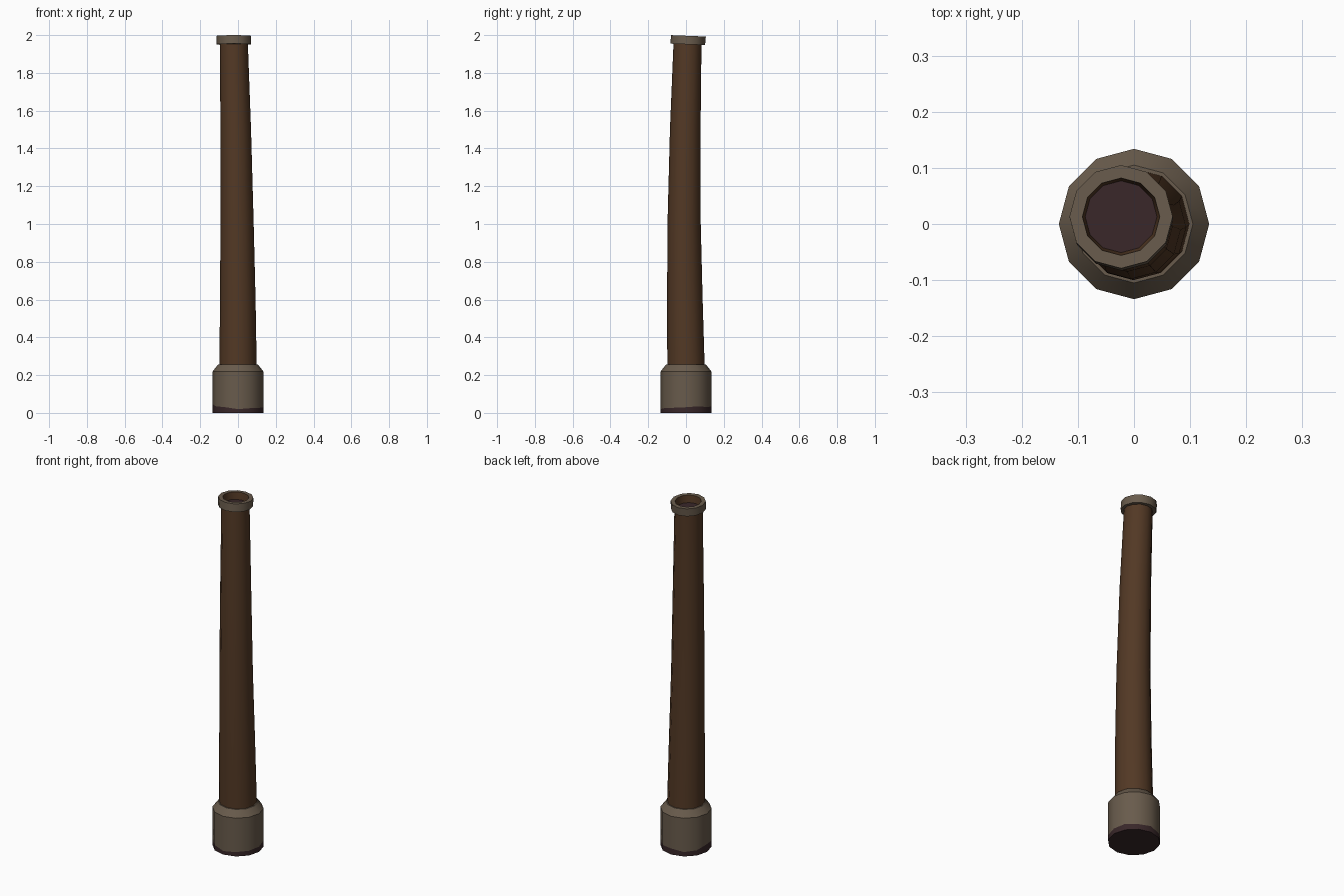
import bpy, bmesh, math

if "Cube" in bpy.data.objects:
    bpy.data.objects.remove(bpy.data.objects["Cube"])

N = 12


def material(name, rgb):
    m = bpy.data.materials.new(name)
    m.diffuse_color = (*rgb, 1)
    m.use_nodes = True
    m.node_tree.nodes["Principled BSDF"].inputs["Base Color"].default_value = m.diffuse_color
    return m


RUST = material("rust_brown", (0.085, 0.04, 0.018))
STONE = material("dull_metal", (0.14, 0.105, 0.072))
SOOT = material("soot", (0.04, 0.02, 0.022))


def loft(name, rings, mats, spans, bottom=None, top=None):
    """Skin 12-sided rings (x, y, z or z list, radius, tilt_y); spans = material per band."""
    bm = bmesh.new()
    loops = []
    for x, y, z, r, tilt in rings:
        loop = []
        for i in range(N):
            a = math.tau * i / N
            h = z[i] if isinstance(z, list) else z
            dx, dy = r * math.cos(a), r * math.sin(a)
            loop.append(bm.verts.new((x + dx, y + dy, h + tilt * dy)))
        loops.append(loop)
    for lo, hi, mi in zip(loops, loops[1:], spans):
        for i in range(N):
            j = (i + 1) % N
            bm.faces.new((lo[i], lo[j], hi[j], hi[i])).material_index = mi
    if bottom is not None:
        bm.faces.new(loops[0][::-1]).material_index = bottom
    if top is not None:
        bm.faces.new(loops[-1]).material_index = top
    me = bpy.data.meshes.new(name)
    bm.to_mesh(me)
    bm.free()
    ob = bpy.data.objects.new(name, me)
    bpy.context.collection.objects.link(ob)
    for m in mats:
        me.materials.append(m)
    bpy.ops.object.select_all(action='DESELECT')
    ob.select_set(True)
    bpy.context.view_layer.objects.active = ob
    bpy.ops.object.shade_smooth_by_angle(angle=math.radians(35))
    return ob


# base collar with an uneven sooty band at the foot
soot_line = [0.03, 0.035, 0.03, 0.035, 0.025, 0.03,
             0.045, 0.035, 0.03, 0.02, 0.025, 0.027]
loft("base_collar",
     [(0, 0, 0, 0.134, 0), (0, 0, soot_line, 0.134, 0),
      (0, 0, 0.22, 0.134, 0), (0, 0, 0.257, 0.105, 0), (0, 0, 0.257, 0.09, 0)],
     [SOOT, STONE], [0, 1, 1, 1], bottom=0)

# slightly bent, tapering pipe
loft("pipe",
     [(0, 0, 0.24, 0.099, 0), (-0.001, -0.006, 0.60, 0.094, 0),
      (-0.005, -0.01, 1.00, 0.088, 0), (-0.012, -0.004, 1.50, 0.081, 0),
      (-0.022, 0.008, 1.96, 0.074, 0)],
     [RUST], [0, 0, 0, 0], bottom=0)

# rim with a shallow sooty mouth, tipped slightly backwards
T = -0.04
loft("top_rim",
     [(-0.022, 0.009, 1.951, 0.070, T), (-0.022, 0.009, 1.951, 0.092, T),
      (-0.023, 0.013, 1.996, 0.092, T), (-0.023, 0.013, 1.996, 0.069, T),
      (-0.023, 0.013, 1.955, 0.064, T)],
     [STONE, RUST, SOOT], [0, 0, 0, 1], top=2)
